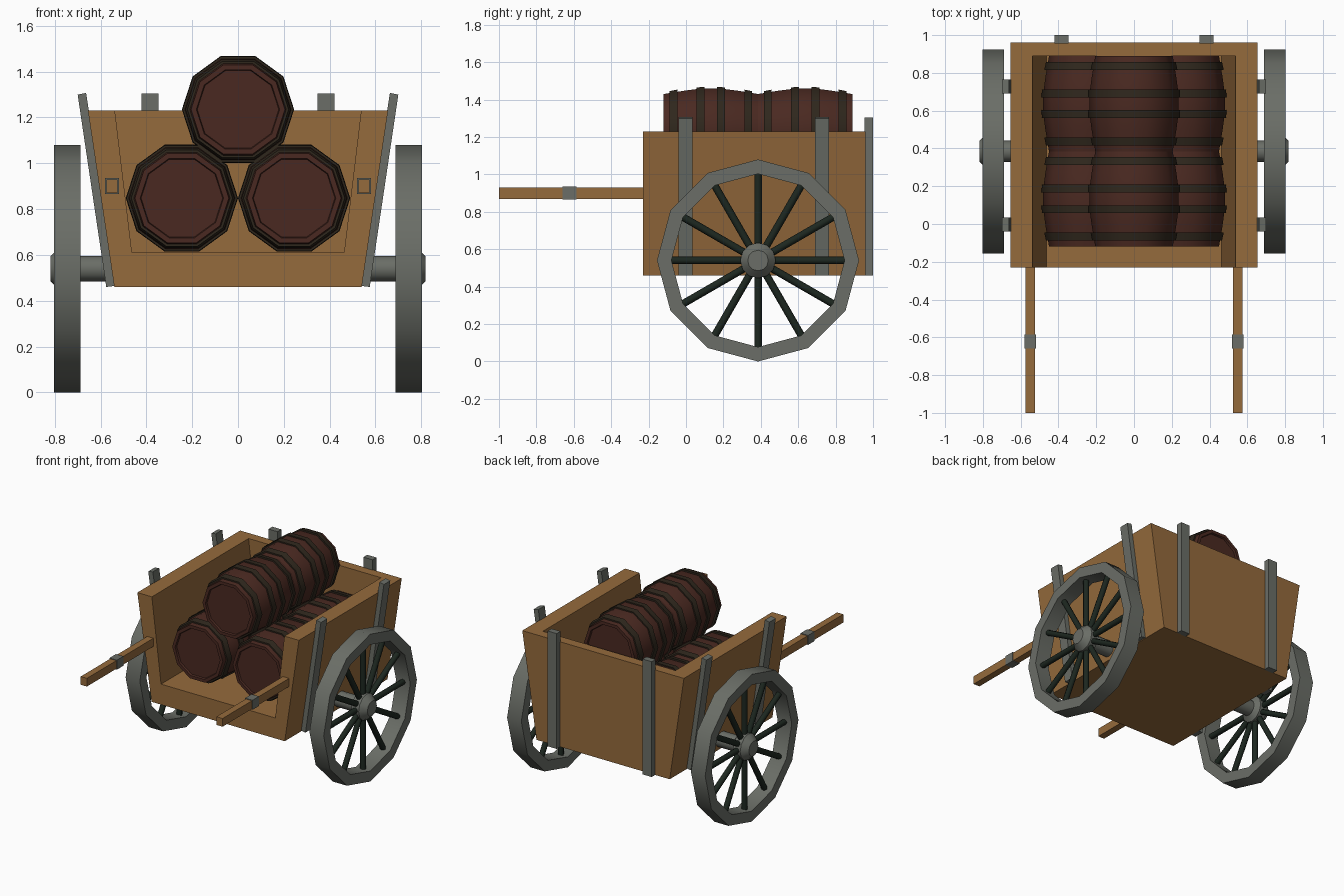
import bpy, bmesh, math
from mathutils import Vector, Matrix

if "Cube" in bpy.data.objects:
    bpy.data.objects.remove(bpy.data.objects["Cube"])


def material(name, rgb):
    m = bpy.data.materials.new(name)
    m.diffuse_color = (*rgb, 1)
    m.use_nodes = True
    m.node_tree.nodes["Principled BSDF"].inputs["Base Color"].default_value = m.diffuse_color
    return m


WOOD = material("warm wood", (0.30, 0.145, 0.045))
METAL = material("grey metal", (0.145, 0.155, 0.135))
BARREL = material("dark red wood", (0.068, 0.022, 0.015))
HOOP = material("dark hoop brown", (0.028, 0.020, 0.012))
SPOKE = material("dark green", (0.012, 0.020, 0.014))


def finish(name, bm, mat, smooth=None):
    bmesh.ops.recalc_face_normals(bm, faces=bm.faces)
    me = bpy.data.meshes.new(name)
    bm.to_mesh(me)
    bm.free()
    me.materials.append(mat)
    ob = bpy.data.objects.new(name, me)
    bpy.context.collection.objects.link(ob)
    if smooth:
        bpy.ops.object.select_all(action='DESELECT')
        ob.select_set(True)
        bpy.context.view_layer.objects.active = ob
        bpy.ops.object.shade_smooth_by_angle(angle=math.radians(smooth))
    return ob


def prism(name, pts, y0, y1, mat):
    """Extrude an x-z outline along y."""
    bm = bmesh.new()
    a = [bm.verts.new((x, y0, z)) for x, z in pts]
    b = [bm.verts.new((x, y1, z)) for x, z in pts]
    bm.faces.new(a)
    bm.faces.new(b)
    n = len(pts)
    for i in range(n):
        j = (i + 1) % n
        bm.faces.new((a[i], a[j], b[j], b[i]))
    return finish(name, bm, mat)


def box(name, x0, x1, y0, y1, z0, z1, mat):
    return prism(name, [(x0, z0), (x1, z0), (x1, z1), (x0, z1)], y0, y1, mat)


def lathe(name, profile, n, axis, centre, mat, closed=False, smooth=40):
    """Turn (radius, offset) points about the x or y axis through centre."""
    bm = bmesh.new()
    rings = []
    for r, t in profile:
        ring = []
        for i in range(n):
            a = 2 * math.pi * i / n
            c, s = r * math.cos(a), r * math.sin(a)
            p = Vector((t, c, s)) if axis == 'X' else Vector((c, t, s))
            ring.append(bm.verts.new(p + Vector(centre)))
        rings.append(ring)
    m = len(rings)
    for k in range(m if closed else m - 1):
        p, q = rings[k], rings[(k + 1) % m]
        for i in range(n):
            j = (i + 1) % n
            bm.faces.new((p[i], p[j], q[j], q[i]))
    if not closed:
        bm.faces.new(rings[0])
        bm.faces.new(rings[-1])
    return finish(name, bm, mat, smooth)


# Cart body: flared block hollowed out, open at the front
body = prism("cart_body", [(-0.54, 0.46), (0.54, 0.46), (0.655, 1.23), (-0.655, 1.23)],
             -0.23, 0.96, WOOD)
cutter = prism("body_cutter", [(-0.463, 0.61), (0.463, 0.61), (0.552, 1.35), (-0.552, 1.35)],
               -0.4, 0.89, WOOD)
cutter.hide_render = True
cutter.hide_viewport = True
cut = body.modifiers.new("hollow", 'BOOLEAN')
cut.operation = 'DIFFERENCE'
cut.solver = 'EXACT'
cut.object = cutter

WY, WZ = 0.385, 0.54  # wheel centre
for s, side in ((-1, "left"), (1, "right")):
    # Metal posts on sides and back
    for k, y in enumerate((-0.003, 0.727)):
        prism(f"side_post_{side}_{k}",
              [(s * 0.535, 0.465), (s * 0.575, 0.46), (s * 0.70, 1.30), (s * 0.663, 1.307)],
              y - 0.037, y + 0.037, METAL)
    box(f"back_post_{side}", s * 0.385 - 0.037, s * 0.385 + 0.037, 0.955, 1.0, 0.46, 1.305, METAL)

    # Pulling shafts with metal bands
    x = s * 0.55
    box(f"shaft_{side}", x - 0.025, x + 0.025, -1.0, -0.22, 0.87, 0.93, WOOD)
    box(f"shaft_band_{side}", x - 0.03, x + 0.03, -0.66, -0.585, 0.865, 0.935, METAL)

    # Wheel rim, hub with axle stub, spokes
    c = (0, WY, WZ)
    lathe(f"wheel_rim_{side}", [(0.54, s * 0.688), (0.54, s * 0.803), (0.463, s * 0.803),
                                (0.463, s * 0.688)], 12, 'X', c, METAL, closed=True, smooth=35)
    lathe(f"wheel_hub_{side}", [(0.056, s * 0.5), (0.056, s * 0.69), (0.095, s * 0.715),
                                (0.095, s * 0.775), (0.068, s * 0.805), (0.055, s * 0.818)],
          12, 'X', c, METAL, smooth=35)
    bm = bmesh.new()
    for i in range(12):
        rot = Matrix.Rotation(i * math.pi / 6, 4, 'X')
        mat = (Matrix.Translation((s * 0.745, WY, WZ)) @ rot
               @ Matrix.Translation((0, 0, 0.275)))
        bmesh.ops.create_cone(bm, cap_ends=True, segments=8, radius1=0.02, radius2=0.02,
                              depth=0.41, matrix=mat)
    finish(f"wheel_spokes_{side}", bm, SPOKE, 50)

# Barrels: three stacks of two, ten-sided, with recessed ends and four hoops
half = [(0.0015, 0.238), (0.178, 0.238), (0.182, 0.252), (0.205, 0.252),
        (0.224, 0.14), (0.236, 0.05)]
outline = [(r, -t) for r, t in half] + [(r, t) for r, t in reversed(half)]
for k, (x, z) in enumerate(((-0.245, 0.848), (0.245, 0.848), (0, 1.235))):
    for j, y in enumerate((0.133, 0.637)):
        lathe(f"barrel_{k}_{j}", outline, 10, 'Y', (x, y, z), BARREL)
        for h, (t, near, far) in enumerate(((-0.2, 0.230, 0.221), (-0.055, 0.245, 0.242),
                                            (0.055, 0.245, 0.242), (0.2, 0.230, 0.221))):
            sg = 1 if t > 0 else -1
            lathe(f"barrel_hoop_{k}_{j}_{h}",
                  [(near, t - sg * 0.021), (far, t + sg * 0.021),
                   (0.2, t + sg * 0.021), (0.2, t - sg * 0.021)],
                  10, 'Y', (x, y, z), HOOP, closed=True)
